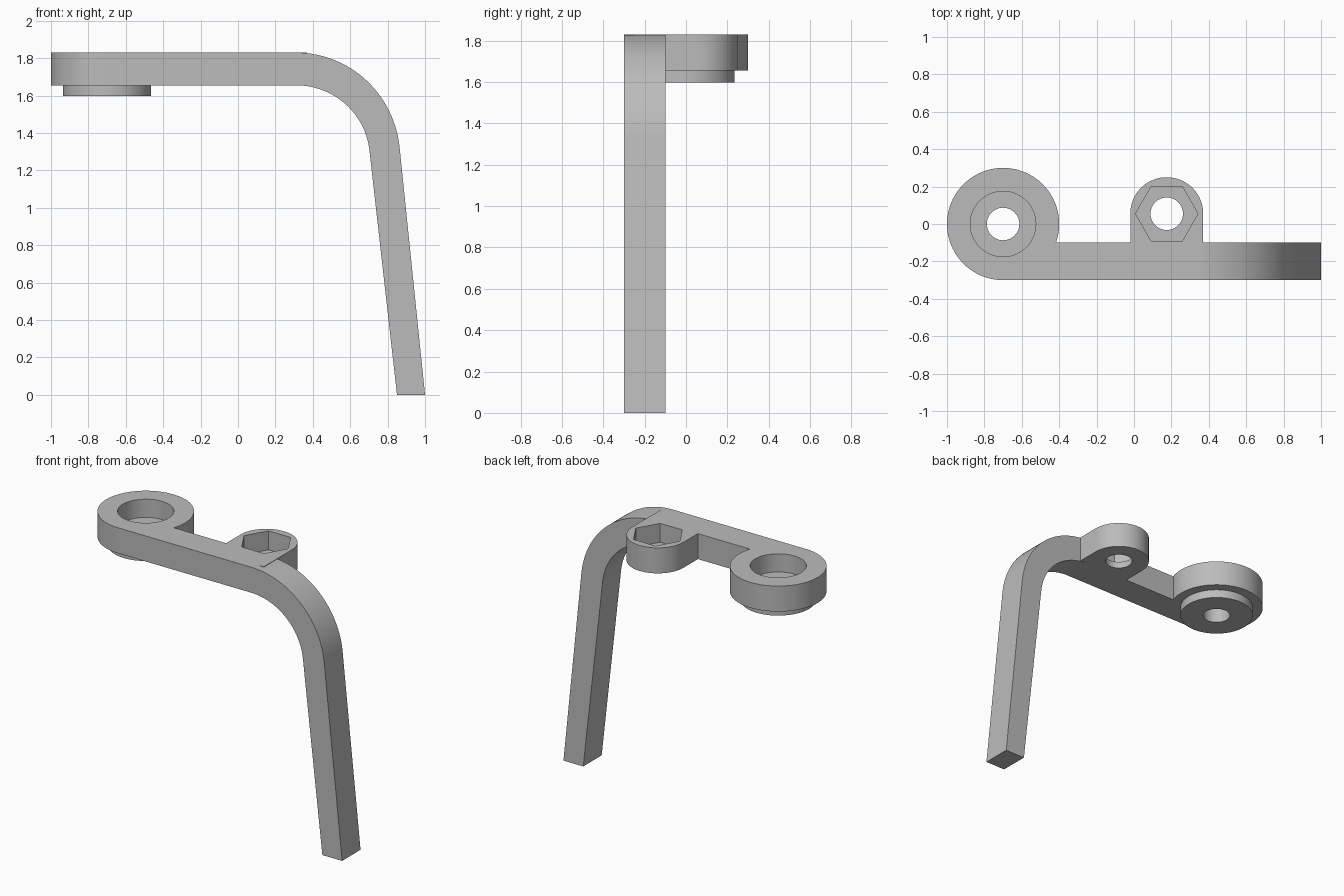
import bpy
import bmesh
from math import sin, cos, pi, radians, asin

if "Cube" in bpy.data.objects:
    bpy.data.objects.remove(bpy.data.objects["Cube"], do_unlink=True)

grey = bpy.data.materials.new("plain grey")
grey.use_nodes = True
grey.diffuse_color = (0.5, 0.5, 0.5, 1)
grey.node_tree.nodes["Principled BSDF"].inputs["Base Color"].default_value = (0.5, 0.5, 0.5, 1)

TOP, UNDER, BASE = 1.83, 1.655, 1.597      # bracket top, underside, collar bottom
FRONT, BACK = -0.3, -0.1                   # arm depth range
EYE, EYE_R = (-0.7, 0.0), 0.3              # round end
LUG, LUG_R = (0.175, 0.055), 0.195         # nut lug
BEND_X, BEND_Z = 0.31, 1.265               # bend centre


def arc(centre, rx, rz, start, end, steps):
    """Points along an elliptical arc, angles in radians."""
    angles = [start + (end - start) * i / steps for i in range(steps + 1)]
    return [(centre[0] + rx * cos(a), centre[1] + rz * sin(a)) for a in angles]


def prism(name, points, sweep):
    """Close a loop of 3D points and extrude it along a vector."""
    bm = bmesh.new()
    face = bm.faces.new([bm.verts.new(p) for p in points])
    new = bmesh.ops.extrude_face_region(bm, geom=[face])["geom"]
    bmesh.ops.translate(bm, vec=sweep, verts=[v for v in new if isinstance(v, bmesh.types.BMVert)])
    bmesh.ops.recalc_face_normals(bm, faces=bm.faces)
    mesh = bpy.data.meshes.new(name)
    bm.to_mesh(mesh)
    bm.free()
    mesh.materials.append(grey)
    obj = bpy.data.objects.new(name, mesh)
    bpy.context.collection.objects.link(obj)
    return obj


def upright(name, outline, low, high):
    return prism(name, [(x, y, low) for x, y in outline], (0, 0, high - low))


def cylinder(name, centre, radius, low, high, sides=64):
    ring = arc(centre, radius, radius, 0, 2 * pi, sides)[:-1]
    return upright(name, ring, low, high)


# Flat plate: round end, straight arm and nut lug in one outline
left, right = LUG[0] - LUG_R, LUG[0] + LUG_R
meet = asin(BACK / EYE_R)
outline = arc(EYE, EYE_R, EYE_R, 1.5 * pi, meet, 72)
outline += [(left, BACK)]
outline += arc(LUG, LUG_R, LUG_R, pi, 0, 40)
outline += [(right, -0.25), (BEND_X, -0.25), (BEND_X, FRONT)]
plate = upright("arm_plate", outline, UNDER, TOP)

# Collar below the round end
collar = cylinder("lower_collar", EYE, 0.235, BASE, UNDER)

# Bent leg, drawn side-on and swept through the arm depth
centre = (BEND_X, BEND_Z)
tilt = radians(6)
side = arc(centre, 0.557, TOP - BEND_Z, pi / 2, tilt, 28)
side += [(1.0, 0), (0.85, 0)]
side += arc(centre, 0.395, UNDER - BEND_Z, tilt, pi / 2, 28)
leg = prism("bent_leg", [(x, FRONT, z) for x, z in side], (0, BACK - FRONT, 0))

# Counterbore, hexagonal nut pocket and bolt holes
cutters = [
    cylinder("counterbore_cutter", EYE, 0.175, TOP - 0.125, TOP + 0.1),
    cylinder("eye_hole_cutter", EYE, 0.087, BASE - 0.1, TOP + 0.15, 48),
    cylinder("nut_pocket_cutter", LUG, 0.167, TOP - 0.13, TOP + 0.1, 6),
    cylinder("lug_hole_cutter", LUG, 0.087, BASE - 0.1, TOP + 0.15, 48),
]


def cut(obj, tools):
    for tool in tools:
        mod = obj.modifiers.new(tool.name, "BOOLEAN")
        mod.operation = "DIFFERENCE"
        mod.solver = "EXACT"
        mod.object = tool
    bpy.context.view_layer.update()
    graph = bpy.context.evaluated_depsgraph_get()
    mesh = bpy.data.meshes.new_from_object(obj.evaluated_get(graph))
    obj.modifiers.clear()
    obj.data = mesh


cut(plate, cutters)
cut(collar, [cutters[1]])
for tool in cutters:
    bpy.data.objects.remove(tool, do_unlink=True)

# Smooth the curved walls, keep the corners crisp
bpy.ops.object.select_all(action="DESELECT")
for part in (plate, collar, leg):
    part.select_set(True)
bpy.context.view_layer.objects.active = plate
bpy.ops.object.shade_smooth_by_angle(angle=radians(30))
